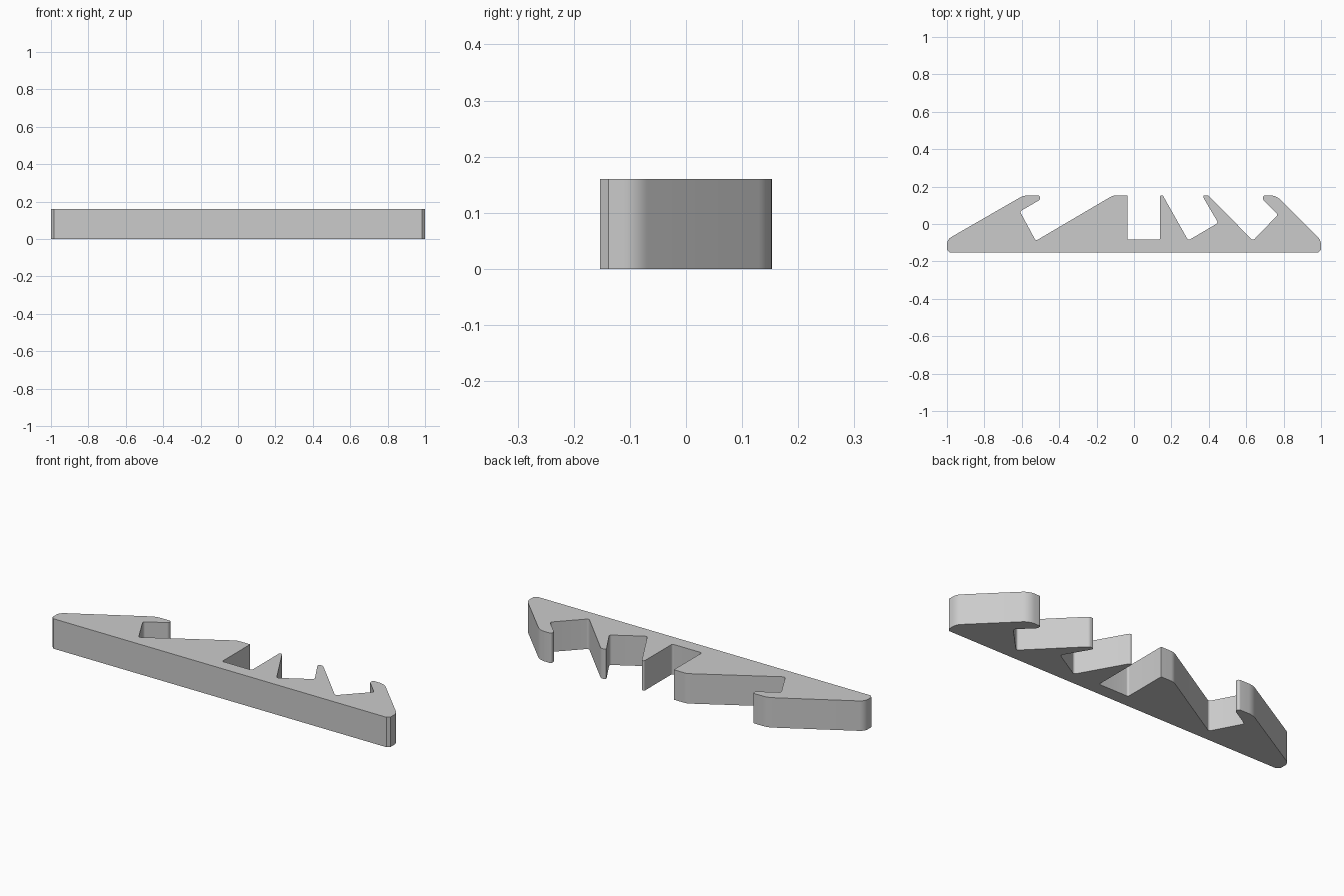
import bpy
import bmesh
import math
from mathutils import Vector

cube = bpy.data.objects.get("Cube")
if cube:
    bpy.data.objects.remove(cube)

HEIGHT = 0.16
TOP, BASE, FLOOR = 0.153, -0.153, -0.084
CHAMFER = 0.015


def fillet(prev, corner, nxt, radius, steps=8):
    """Points of an arc that rounds one corner of the outline."""
    if radius == 0:
        return [corner]
    a, b = (prev - corner).normalized(), (nxt - corner).normalized()
    half = a.angle(b) / 2
    reach = min(radius / math.tan(half),
                0.49 * (prev - corner).length, 0.49 * (nxt - corner).length)
    r = reach * math.tan(half)
    centre = corner + (a + b).normalized() * (r / math.sin(half))
    start, end = corner + a * reach - centre, corner + b * reach - centre
    sweep = start.angle(end)
    return [centre + (start * math.sin(sweep * (1 - i / steps))
                      + end * math.sin(sweep * i / steps)) / math.sin(sweep)
            for i in range(steps + 1)]


# Outline corners as x, y, rounding radius
base = [(1 - CHAMFER, BASE, 0), (1, BASE + CHAMFER, 0), (1, -0.087, 0.06)]
right_hook = [(0.76, TOP, 0.08), (0.69, TOP, 0.015), (0.69, 0.13, 0.015),
              (0.77, 0.05, 0.012), (0.636, FLOOR - 0.005, 0.012)]
leaning_tooth = [(0.397, TOP, 0.02), (0.371, TOP, 0.012), (0.371, 0.141, 0.012),
                 (0.45, 0.006, 0.012), (0.29, -0.088, 0.012)]
pointed_tooth = [(0.154, TOP, 0.01), (0.14, TOP, 0.006), (0.14, FLOOR, 0.01)]
wedge_tooth = [(-0.035, FLOOR, 0.01), (-0.035, TOP, 0),
               (-0.112, TOP, 0.06), (-0.525, -0.09, 0.012)]
left_hook = [(-0.61, 0.067, 0.012), (-0.502, 0.13, 0.014), (-0.502, TOP, 0.014),
             (-0.59, TOP, 0.1)]
left_end = [(-1, -0.083, 0.05), (-1, BASE + CHAMFER, 0), (-1 + CHAMFER, BASE, 0)]

corners = (base + right_hook + leaning_tooth + pointed_tooth
           + wedge_tooth + left_hook + left_end)
points = [Vector(c[:2]) for c in corners]
outline = []
for i, corner in enumerate(corners):
    outline += fillet(points[i - 1], points[i],
                      points[(i + 1) % len(points)], corner[2])

# Extrude the outline into a solid bar
bm = bmesh.new()
bottom = bm.faces.new([bm.verts.new((p.x, p.y, 0)) for p in outline])
extruded = bmesh.ops.extrude_face_region(bm, geom=[bottom], use_keep_orig=True)
bmesh.ops.translate(bm, vec=(0, 0, HEIGHT),
                    verts=[v for v in extruded["geom"]
                           if isinstance(v, bmesh.types.BMVert)])
bmesh.ops.recalc_face_normals(bm, faces=bm.faces)
mesh = bpy.data.meshes.new("notched_bar")
bm.to_mesh(mesh)
bm.free()
bar = bpy.data.objects.new("notched_bar", mesh)
bpy.context.collection.objects.link(bar)

# Plain grey material
grey = bpy.data.materials.new("light_grey")
grey.use_nodes = True
colour = (0.6, 0.6, 0.6, 1)
grey.diffuse_color = colour
grey.node_tree.nodes["Principled BSDF"].inputs["Base Color"].default_value = colour
mesh.materials.append(grey)

# Smooth the roundings, keep the edges crisp
bpy.ops.object.select_all(action="DESELECT")
bar.select_set(True)
bpy.context.view_layer.objects.active = bar
bpy.ops.object.shade_smooth_by_angle(angle=math.radians(30))
